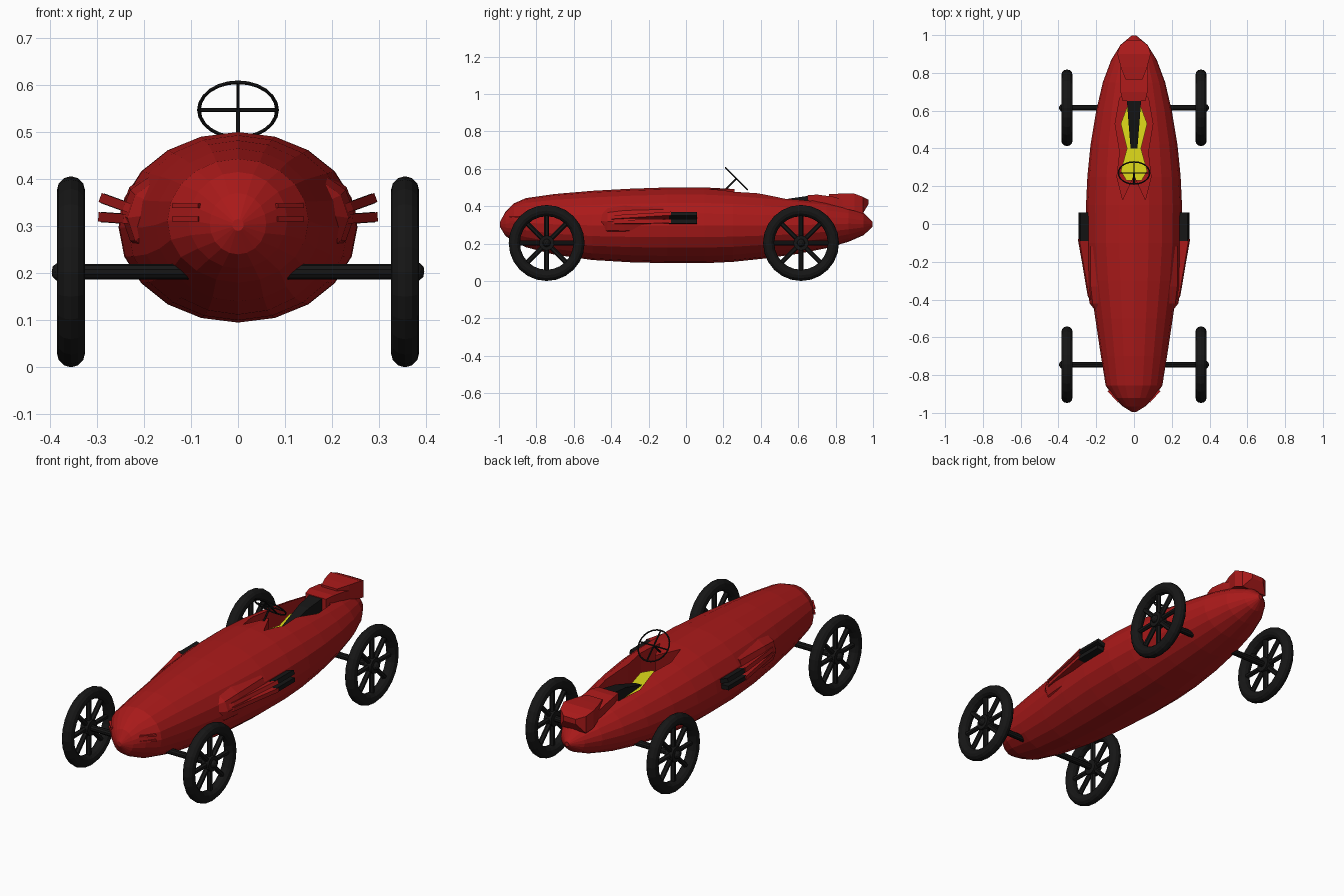
import bpy, bmesh, math
from mathutils import Vector, Matrix

if "Cube" in bpy.data.objects:
    bpy.data.objects.remove(bpy.data.objects["Cube"])


def mat(name, c):
    m = bpy.data.materials.new(name)
    m.diffuse_color = (*c, 1)
    m.use_nodes = True
    m.node_tree.nodes["Principled BSDF"].inputs["Base Color"].default_value = m.diffuse_color
    return m


RED = mat("red_paint", (0.40, 0.01, 0.01))
BLACK = mat("black", (0.008, 0.008, 0.008))
YELLOW = mat("yellow", (0.75, 0.72, 0.01))


def finish(name, bm, m):
    bmesh.ops.recalc_face_normals(bm, faces=bm.faces)
    me = bpy.data.meshes.new(name)
    bm.to_mesh(me)
    bm.free()
    me.materials.append(m)
    o = bpy.data.objects.new(name, me)
    bpy.context.collection.objects.link(o)
    return o


def loft(name, secs, m, n=20, cx=0):
    """Elliptic (or square, n=4) sections (y, half width, z low, z high)."""
    bm = bmesh.new()
    k, off = (math.sqrt(2), math.pi / 4) if n == 4 else (1, 0)
    rings = []
    for y, w, lo, hi in secs:
        rings.append([bm.verts.new((cx + k * w * math.cos(off + 2 * math.pi * i / n), y,
                      (lo + hi) / 2 + k * (hi - lo) / 2 * math.sin(off + 2 * math.pi * i / n)))
                      for i in range(n)])
    for a, b in zip(rings, rings[1:]):
        for i in range(n):
            bm.faces.new((a[i], a[(i + 1) % n], b[(i + 1) % n], b[i]))
    bm.faces.new(rings[0])
    bm.faces.new(rings[-1])
    return finish(name, bm, m)


def prism(name, pts, z0, z1, m):
    """Plan outline extruded upwards."""
    bm = bmesh.new()
    f = bm.faces.new([bm.verts.new((x, y, z0)) for x, y in pts])
    r = bmesh.ops.extrude_face_region(bm, geom=[f])
    bmesh.ops.translate(bm, vec=(0, 0, z1 - z0),
                        verts=[v for v in r["geom"] if isinstance(v, bmesh.types.BMVert)])
    return finish(name, bm, m)


def add_rod(bm, a, b, r, n=10):
    a, b = Vector(a), Vector(b)
    d = b - a
    M = Matrix.Translation((a + b) / 2) @ d.to_track_quat('Z', 'Y').to_matrix().to_4x4()
    bmesh.ops.create_cone(bm, cap_ends=True, segments=n, radius1=r, radius2=r,
                          depth=d.length, matrix=M)


def add_ring(bm, R, r, M, n=24, k=8):
    g = [[bm.verts.new(M @ Vector(((R + r * math.cos(2 * math.pi * j / k)) * math.cos(2 * math.pi * i / n),
                                   (R + r * math.cos(2 * math.pi * j / k)) * math.sin(2 * math.pi * i / n),
                                   r * math.sin(2 * math.pi * j / k)))) for j in range(k)] for i in range(n)]
    for i in range(n):
        for j in range(k):
            bm.faces.new((g[i][j], g[(i + 1) % n][j], g[(i + 1) % n][(j + 1) % k], g[i][(j + 1) % k]))


# cigar-shaped body
body = loft("body", [
    (-0.995, 0.012, 0.29, 0.315), (-0.965, 0.06, 0.24, 0.37), (-0.92, 0.105, 0.21, 0.415),
    (-0.855, 0.15, 0.18, 0.443), (-0.7, 0.175, 0.14, 0.465), (-0.5, 0.205, 0.112, 0.482),
    (-0.3, 0.234, 0.1, 0.493), (-0.1, 0.252, 0.095, 0.5), (0.1, 0.254, 0.095, 0.5),
    (0.25, 0.247, 0.102, 0.492), (0.42, 0.23, 0.12, 0.475), (0.6, 0.2, 0.145, 0.452),
    (0.75, 0.165, 0.175, 0.43), (0.87, 0.12, 0.21, 0.402), (0.95, 0.07, 0.245, 0.365),
    (0.998, 0.012, 0.29, 0.315)], RED)

# cockpit opening
half = [(0.075, 0.67), (0.1, 0.53), (0.075, 0.38), (0.09, 0.25), (0.06, 0.13)]
outline = [(0, 0.70)] + half + [(0, 0.26)] + [(-x, y) for x, y in reversed(half)]
cutter = prism("cockpit_cutter", outline, 0.345, 0.6, RED)
cutter.hide_render = True
cutter.hide_viewport = True
b = body.modifiers.new("cockpit", 'BOOLEAN')
b.operation, b.solver, b.object = 'DIFFERENCE', 'EXACT', cutter

# seat: yellow cushion and black leaning backrest
sp = [(0.037, 0.62), (0.07, 0.53), (0.037, 0.40), (0.07, 0.28), (0.04, 0.23)]
prism("seat_cushion", sp + [(-x, y) for x, y in reversed(sp)], 0.335, 0.39, YELLOW)
loft("seat_back", [(0.40, 0.018, 0.36, 0.395), (0.55, 0.03, 0.36, 0.44),
                   (0.66, 0.038, 0.37, 0.456), (0.69, 0.03, 0.37, 0.45)], BLACK, 4)

# stepped tail fairing behind the cockpit
loft("headrest", [(0.65, 0.06, 0.39, 0.458), (0.70, 0.072, 0.38, 0.462),
                  (0.79, 0.075, 0.37, 0.45), (0.86, 0.07, 0.34, 0.43)], RED, 4)
loft("tail_fairing", [(0.765, 0.045, 0.39, 0.464), (0.83, 0.07, 0.39, 0.467),
                      (0.90, 0.088, 0.375, 0.467), (0.945, 0.075, 0.36, 0.45),
                      (0.975, 0.035, 0.41, 0.435)], RED, 4)

for s, side in ((-1, "left"), (1, "right")):
    # cheek bulge feeding the exhaust covers
    loft(side + "_cheek", [(-0.49, 0.03, 0.29, 0.36), (-0.42, 0.085, 0.235, 0.40),
                           (-0.33, 0.098, 0.23, 0.415), (-0.12, 0.10, 0.24, 0.42)], RED, 10, s * 0.15)
    # two exhaust covers and pipes, the upper pair tilted upwards
    for tag, z, tilt in (("lower", 0.315, 4), ("upper", 0.338, 20)):
        cover = [(0.2, -0.46), (0.243, -0.38), (0.297, -0.08), (0.2, -0.08)]
        pipe = [(0.2, -0.09), (0.292, -0.09), (0.292, 0.06), (0.2, 0.06)]
        for part, pts, h, m in (("cover", cover, 0.010, RED), ("exhaust", pipe, 0.011, BLACK)):
            o = prism(f"{side}_{tag}_{part}", [(s * (x - 0.23), y) for x, y in pts], -h, h, m)
            o.location = (s * 0.23, 0, z)
            o.rotation_euler.y = -s * math.radians(tilt)
    # nose slats
    for z in (0.315, 0.343):
        o = prism(f"{side}_nose_slat", [(s * 0.085, -0.945), (s * 0.14, -0.885),
                                        (s * 0.12, -0.87), (s * 0.07, -0.92)], z - 0.005, z + 0.005, RED)

# spoked wheels and axles
Z = 0.203
for y, end in ((-0.745, "front"), (0.615, "rear")):
    bm = bmesh.new()
    add_rod(bm, (-0.383, y, Z), (0.383, y, Z), 0.016)
    for s in (-1, 1):
        bmesh.ops.create_icosphere(bm, subdivisions=2, radius=0.022,
                                   matrix=Matrix.Translation((s * 0.375, y, Z)))
    finish(end + "_axle", bm, BLACK)
    for s, side in ((-1, "left"), (1, "right")):
        bm = bmesh.new()
        c = Vector((s * 0.355, y, Z))
        add_ring(bm, 0.173, 0.03, Matrix.Translation(c) @ Matrix.Rotation(math.pi / 2, 4, 'Y'), 24, 12)
        add_rod(bm, c - Vector((0.022, 0, 0)), c + Vector((0.022, 0, 0)), 0.04, 16)
        for i in range(8):
            a = i * math.pi / 4
            add_rod(bm, c, c + 0.155 * Vector((0, math.cos(a), math.sin(a))), 0.013, 6)
        finish(f"{end}_{side}_wheel", bm, BLACK)

# steering wheel with cross spokes and column
bm = bmesh.new()
c = Vector((0, 0.27, 0.547))
add_ring(bm, 0.083, 0.004, Matrix.Translation(c) @ Matrix.Rotation(math.radians(-45), 4, 'X'), 24, 6)
u = Vector((0, 0.059, -0.059))
add_rod(bm, c - u, c + u, 0.004, 6)
add_rod(bm, c - Vector((0.083, 0, 0)), c + Vector((0.083, 0, 0)), 0.004, 6)
add_rod(bm, c, (0, 0.19, 0.467), 0.005, 6)
finish("steering_wheel", bm, BLACK)
